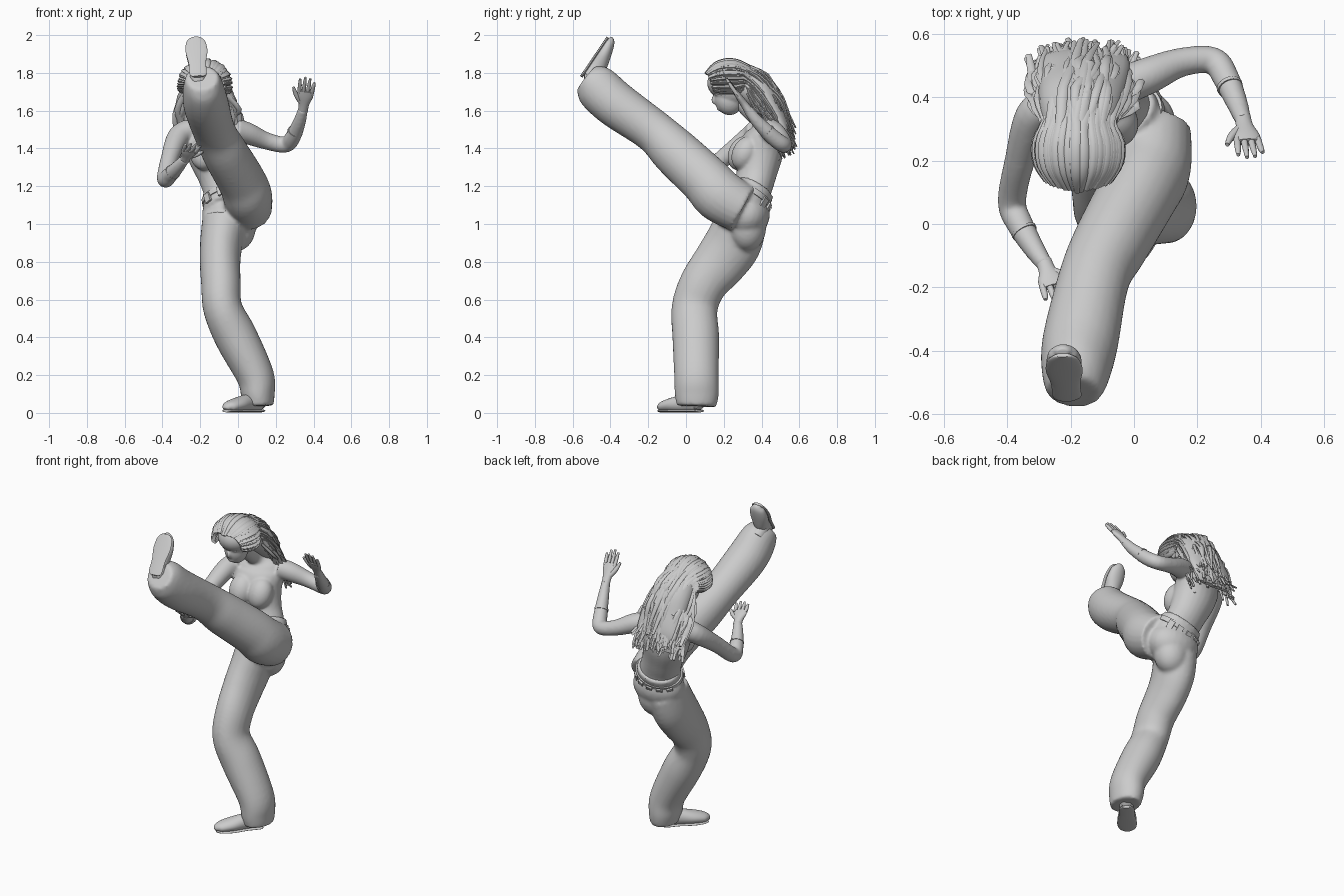
import bpy, bmesh, math, random
from mathutils import Vector, Matrix

random.seed(4)
if "Cube" in bpy.data.objects:
    bpy.data.objects.remove(bpy.data.objects["Cube"])

grey = bpy.data.materials.new("plain grey")
grey.use_nodes = True
grey.diffuse_color = (0.6, 0.6, 0.6, 1)
grey.node_tree.nodes["Principled BSDF"].inputs["Base Color"].default_value = (0.6, 0.6, 0.6, 1)


def spline(pts, steps):
    """Smooth curve through points that also carry radii."""
    v = [Vector(p) for p in pts]
    v = [v[0]] + v + [v[-1]]
    out = []
    for i in range(1, len(v) - 2):
        a, b, c, d = v[i - 1:i + 3]
        for k in range(steps):
            t = k / steps
            out.append(0.5 * (2 * b + (c - a) * t + (2 * a - 5 * b + 4 * c - d) * t**2
                              + (3 * b - a - 3 * c + d) * t**3))
    return out + [v[-1]]


def loft(bm, pts, ref=(1, 0, 0), sides=24, steps=5):
    """Skin elliptical rings along x, y, z, radius (and second radius)."""
    pts = [tuple(p) if len(p) == 5 else tuple(p) + (p[3],) for p in pts]
    path = spline(pts, steps)
    rings = []
    for i, p in enumerate(path):
        c = Vector(p[:3])
        t = Vector(path[min(i + 1, len(path) - 1)][:3]) - Vector(path[max(i - 1, 0)][:3])
        t.normalize()
        side = Vector(ref)
        side = (side - t * side.dot(t)).normalized()
        up = t.cross(side)
        rings.append([bm.verts.new(c + side * p[3] * math.cos(a) + up * p[4] * math.sin(a))
                      for a in (2 * math.pi * k / sides for k in range(sides))])
    for r, s in zip(rings, rings[1:]):
        for k in range(sides):
            n = (k + 1) % sides
            bm.faces.new((r[k], r[n], s[n], s[k]))
    bm.faces.new(rings[0][::-1])
    bm.faces.new(rings[-1])


def ball(bm, centre, radii, tilt=0):
    m = Matrix.Translation(centre) @ Matrix.Rotation(tilt, 4, 'X') @ Matrix.Diagonal((*radii, 1))
    bmesh.ops.create_uvsphere(bm, u_segments=24, v_segments=16, radius=1, matrix=m)


def finish(bm, name, voxel=0, smooth=0):
    bmesh.ops.recalc_face_normals(bm, faces=bm.faces)
    me = bpy.data.meshes.new(name)
    bm.to_mesh(me)
    bm.free()
    me.materials.append(grey)
    ob = bpy.data.objects.new(name, me)
    bpy.context.scene.collection.objects.link(ob)
    bpy.ops.object.select_all(action='DESELECT')
    ob.select_set(True)
    bpy.context.view_layer.objects.active = ob
    bpy.ops.object.shade_smooth_by_angle(angle=math.radians(50))
    if voxel:
        mod = ob.modifiers.new("fuse", 'REMESH')
        mod.mode, mod.voxel_size, mod.use_smooth_shade = 'VOXEL', voxel, True
        mod = ob.modifiers.new("soften", 'SMOOTH')
        mod.factor, mod.iterations = 0.5, smooth


# Frame of the tilted waist
n = Vector((-.3, .6, 1)).normalized()
c = Vector((-.05, .345, 1.15))
ax = (Vector((1, 0, 0)) - n * n.x).normalized()
ay = n.cross(ax)

# Trousers: standing leg, raised leg, seat and waistband fused together
bm = bmesh.new()
loft(bm, [(.11, .055, .035, .078, .105), (.105, .057, .1, .09, .117), (.09, .055, .2, .1, .118),
          (-.01, .052, .4, .113, .124), (-.08, .045, .55, .104, .122), (-.09, .09, .68, .105, .126),
          (-.095, .182, .8, .108, .143), (-.088, .25, .9, .113, .15), (-.07, .295, 1.02, .12, .138)])
loft(bm, [(-.19, -.53, 1.772, .085, .08), (-.185, -.48, 1.732, .105, .118), (-.17, -.375, 1.636, .12, .123),
          (-.125, -.17, 1.49, .112, .114), (-.07, -.055, 1.38, .12, .128), (.015, .1, 1.235, .126, .135),
          (.05, .18, 1.15, .13, .142), (.055, .3, 1.08, .125, .13)])
ball(bm, (-.03, .322, 1.05), (.162, .122, .125), -.3)
ball(bm, (-.01, .325, .985), (.105, .1, .13))
loft(bm, [(*(c - n * .06), .148, .116), (*(c + n * .05), .13, .108)], ref=ax)
finish(bm, "trousers", .011, 6)

# Torso, neck and arms
ARM_R = [(-.25, .38, 1.5, .06), (-.315, .34, 1.46, .06), (-.36, .2, 1.35, .048), (-.385, .07, 1.24, .045),
         (-.36, 0, 1.26, .042), (-.32, -.07, 1.3, .035), (-.28, -.13, 1.345, .026)]
ARM_L = [(-.02, .44, 1.5, .06), (.05, .47, 1.48, .058), (.15, .51, 1.44, .046), (.25, .515, 1.42, .043),
         (.29, .46, 1.46, .042), (.325, .38, 1.54, .034), (.345, .325, 1.61, .026)]
bm = bmesh.new()
loft(bm, [(-.05, .34, 1.03, .125, .1), (-.055, .345, 1.15, .125, .1), (-.09, .37, 1.25, .12, .104),
          (-.125, .39, 1.36, .14, .118), (-.14, .41, 1.45, .158, .105), (-.145, .415, 1.51, .13, .075),
          (-.15, .4, 1.55, .06, .055), (-.16, .35, 1.6, .052, .055), (-.17, .28, 1.67, .05, .05)],
     ref=(1, .25, 0))
for x, y in ((-.18, .295), (-.06, .315)):
    ball(bm, (x, y, 1.375), (.075, .07, .095), -.45)
loft(bm, ARM_R)
loft(bm, ARM_L, ref=(0, 0, 1))
finish(bm, "body", .008, 8)

# Wrist bands
bm = bmesh.new()
for arm in (ARM_R, ARM_L):
    a, b = Vector(arm[-3]), Vector(arm[-2])
    loft(bm, [(*a.lerp(b, t)[:3], a.lerp(b, t)[3] + .002) for t in (.3, .4)],
         ref=(0, 0, 1) if arm is ARM_L else (1, 0, 0))
finish(bm, "wrist_bands")

# Hands: palm, four fingers and a thumb
for name, wrist, tip, across in (
        ("right_hand", (-.28, -.13, 1.345), (-.235, -.245, 1.425), (1, .25, -.2)),
        ("left_hand", (.345, .325, 1.61), (.37, .21, 1.775), (-1, 0, .1))):
    bm = bmesh.new()
    w, t, s = Vector(wrist), Vector(tip), Vector(across).normalized()
    d = t - w
    loft(bm, [(*(w - d * .1), .026, .024), (*(w + d * .15), .028, .02), (*(w + d * .4), .042, .017),
              (*(w + d * .58), .04, .013)], ref=s, sides=16)
    for k, length in enumerate((.86, .97, 1, .93)):
        o = -.033 + .022 * k
        loft(bm, [(*(w + d * .5 + s * o), .011), (*(w + d * .75 + s * o * 1.1), .01),
                  (*(w + d * length + s * o * 1.2), .006)], ref=s, sides=10)
    loft(bm, [(*(w + d * .2 + s * .015), .015), (*(w + d * .42 + s * .048), .013),
              (*(w + d * .65 + s * .068), .007)], ref=d, sides=10)
    finish(bm, name)

# Shoes with a flat sole and an ankle
for name, heel, toe, up in (("standing_shoe", (.12, .075, .003), (-.062, -.135, .003), (0, 0, 1)),
                            ("raised_shoe", (-.21, -.56, 1.785), (-.225, -.42, 1.992), (0, .83, -.56))):
    bm = bmesh.new()
    h, d, u = Vector(heel), Vector(toe) - Vector(heel), Vector(up)
    side = d.cross(u).normalized()
    shape = ((0, .025, .025), (.07, .042, .042), (.35, .043, .048), (.65, .055, .04), (.88, .048, .031),
             (.97, .032, .024), (1, .018, .014))
    loft(bm, [(*(h + d * t + u * b), a, b) for t, a, b in shape], ref=side)
    loft(bm, [(*(h + d * t + u * .008), a + .003, .008) for t, a, b in shape], ref=side)
    ankle = h + d * .27
    loft(bm, [(*(ankle + u * .03), .042), (*(ankle + u * .09), .045), (*(ankle + u * .13), .045)], ref=side)
    finish(bm, name)

# Belt with pouches around the back
bm = bmesh.new()
loft(bm, [(*(c - n * .02), .148, .12), (*(c + n * .01), .145, .117)], ref=ax, sides=40, steps=2)
for deg in (40, 65, 90, 115, 140, 215, 250):
    a = math.radians(deg)
    out = (ax * math.cos(a) * .118 + ay * math.sin(a) * .146).normalized()
    pos = c + ax * math.cos(a) * .146 + ay * math.sin(a) * .118 - n * .025
    m = Matrix((out.cross(n), out, n)).transposed().to_4x4()
    bmesh.ops.create_cube(bm, size=1, matrix=Matrix.Translation(pos) @ m @ Matrix.Diagonal((.036, .018, .05, 1)))
finish(bm, "belt")

# Head and face
bm = bmesh.new()
ball(bm, (-.17, .25, 1.73), (.09, .115, .11), .3)
ball(bm, (-.17, .225, 1.66), (.066, .075, .085), .35)
ball(bm, (-.17, .156, 1.655), (.014, .022, .026), .5)
ball(bm, (-.17, .178, 1.612), (.026, .016, .012), .3)
for x in (-.205, -.135):
    ball(bm, (x, .16, 1.69), (.02, .012, .01))
finish(bm, "head", .007, 3)

# Hair: an inner mass, then broad strands swept back over the crown
bm = bmesh.new()
ball(bm, (-.17, .25, 1.755), (.115, .138, .1), .15)
loft(bm, [(-.17, .27, 1.74, .105, .09), (-.17, .37, 1.7, .13, .095), (-.16, .45, 1.6, .14, .07),
          (-.155, .515, 1.5, .14, .04), (-.155, .54, 1.4, .12, .012)])
C = Vector((-.175, .23, 1.735))
jitter = lambda r: random.uniform(-r, r)
for i in range(180):
    u = jitter(1)
    phi, s = u * 1.9, random.uniform(.93, 1.03)
    top = max(math.cos(phi), -.2)
    pts = []
    for k in range(4):
        th = math.radians(-64 + 28 * abs(u) + k * (33 - 8 * abs(u)))
        pts.append(C + Vector((.13 * math.sin(phi) * math.cos(th), .142 * math.sin(th),
                               .132 * math.cos(phi) * math.cos(th))) * s)
    # Falling lengths, higher for strands from the crown
    pts.append(Vector((-.165 + .145 * u + jitter(.03), .385 + .035 * top + jitter(.015),
                       1.65 + .125 * top + jitter(.02))))
    pts.append(Vector((-.16 + .155 * u + jitter(.04), .45 + .05 * top + jitter(.02),
                       1.55 + .095 * top + jitter(.03))))
    if i % 4:
        pts.append(Vector((-.155 + .15 * u + jitter(.05), .525 + .035 * top + jitter(.03),
                           1.41 + .04 * top + jitter(.065))))
    width = random.uniform(.011, .02)
    radii = [width * f for f in (.5, .9, 1, 1, 1, .95, .5)]
    loft(bm, [(*p, r, r * .55) for p, r in zip(pts, radii)], sides=6, steps=3)
finish(bm, "hair")
